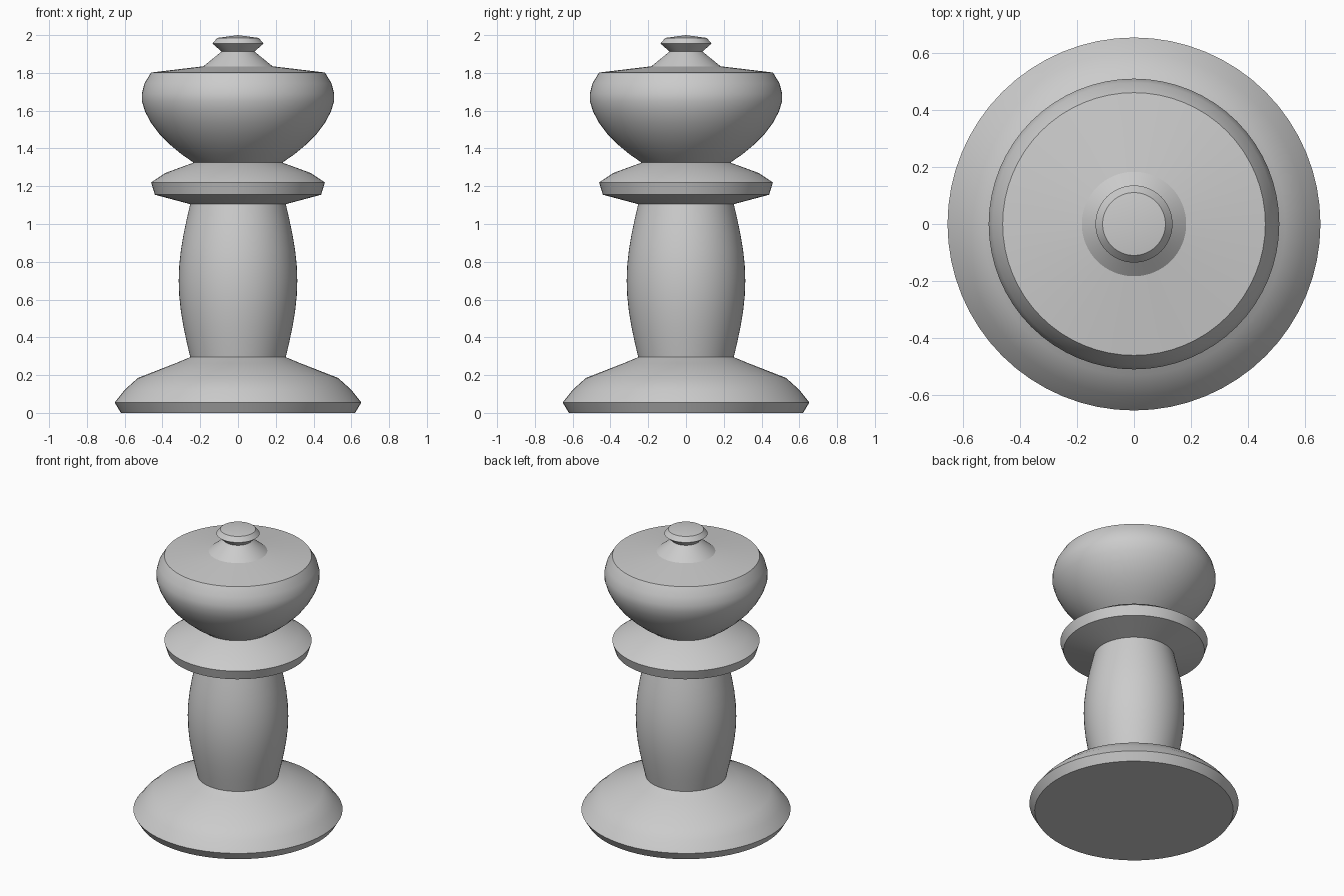
import bpy, bmesh, math

cube = bpy.data.objects.get("Cube")
if cube:
    bpy.data.objects.remove(cube, do_unlink=True)

SIDES = 64

grey = bpy.data.materials.new("plain_grey")
grey.use_nodes = True
colour = (0.6, 0.6, 0.6, 1)
grey.diffuse_color = colour
grey.node_tree.nodes["Principled BSDF"].inputs["Base Color"].default_value = colour


def turn(name, profile):
    """Spin a (radius, height) profile around the z axis."""
    bm = bmesh.new()
    verts = [bm.verts.new((r, 0, z)) for r, z in profile]
    edges = [bm.edges.new(pair) for pair in zip(verts, verts[1:])]
    bmesh.ops.spin(bm, geom=verts + edges, axis=(0, 0, 1), cent=(0, 0, 0),
                   angle=math.tau, steps=SIDES, use_merge=True)
    bmesh.ops.remove_doubles(bm, verts=bm.verts, dist=0.0005)
    bmesh.ops.recalc_face_normals(bm, faces=bm.faces)
    # Open-ended pieces: make sure the sides face outward
    if sum(f.normal.xy.dot(f.calc_center_median().xy) * f.calc_area() for f in bm.faces) < 0:
        bmesh.ops.reverse_faces(bm, faces=bm.faces)
    mesh = bpy.data.meshes.new(name)
    bm.to_mesh(mesh)
    bm.free()
    mesh.materials.append(grey)
    obj = bpy.data.objects.new(name, mesh)
    bpy.context.collection.objects.link(obj)
    bpy.ops.object.select_all(action='DESELECT')
    obj.select_set(True)
    bpy.context.view_layer.objects.active = obj
    bpy.ops.object.shade_smooth_by_angle(angle=math.radians(30))


# Flared foot with a bevelled lower rim
turn("foot", [(0, 0), (0.62, 0), (0.653, 0.055), (0.6, 0.122), (0.53, 0.185),
              (0.33, 0.263), (0.253, 0.295)])

# Gently bulging stem
low, high, steps = 0.295, 1.105, 10
turn("stem", [(0.253 + 0.061 * math.sin(math.pi * i / steps), low + (high - low) * i / steps)
              for i in range(steps + 1)])

# Disc collar
turn("collar", [(0.253, 1.105), (0.44, 1.155), (0.46, 1.22), (0.385, 1.27), (0.235, 1.325)])

# Rounded bowl-shaped head with a shallow conical lid
turn("head", [(0.235, 1.325), (0.3, 1.37), (0.36, 1.42), (0.415, 1.475), (0.46, 1.535),
              (0.492, 1.595), (0.509, 1.65), (0.509, 1.69), (0.495, 1.745), (0.46, 1.802),
              (0.183, 1.835)])

# Small finial button on a tapered neck
turn("finial", [(0.183, 1.835), (0.087, 1.913), (0.135, 1.955), (0.11, 1.985), (0, 2)])
